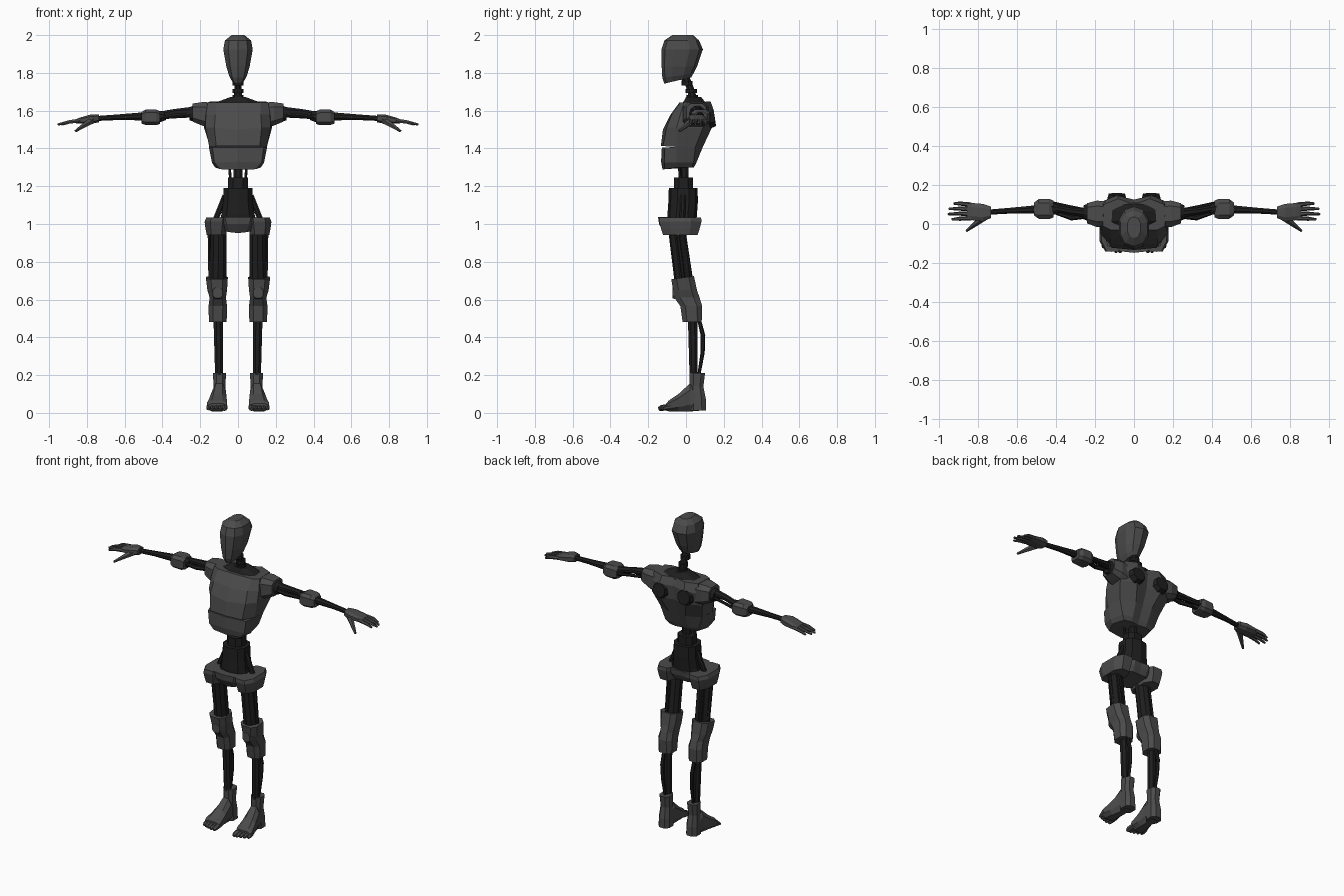
import bpy, bmesh, math
from mathutils import Vector


def material(name, v):
    m = bpy.data.materials.new(name)
    m.diffuse_color = (v, v, v, 1)
    return m


SHELL = material("shell grey", 0.07)
DARK = material("frame black", 0.013)
AXES = {'x': ((0, 1, 0), (0, 0, 1)), 'y': ((1, 0, 0), (0, 0, 1)), 'z': ((1, 0, 0), (0, 1, 0))}


def ring(c, ax, a, b, n=8, e=0.8, tilt=0.0):
    """Rounded polygon around c; tilt raises the +second-axis side of a z ring."""
    u, v = (Vector(k) for k in AXES[ax])
    pts = []
    for i in range(n):
        t = 2 * math.pi * (i + 0.5) / n
        co, si = math.cos(t), math.sin(t)
        p = math.copysign(abs(co) ** e, co) / math.cos(math.pi / n) ** e
        q = math.copysign(abs(si) ** e, si) / math.cos(math.pi / n) ** e
        w = Vector(c) + u * a * p + v * b * q
        w.z += tilt * q
        pts.append(w)
    return pts


def half(pts):
    """Symmetric ring from (x, y, z) points running front centre to back centre."""
    return [Vector(p) for p in pts] + [Vector((-x, y, z)) for x, y, z in pts[-2:0:-1]]


def loft(name, rings, mat, mirror=False):
    bm = bmesh.new()
    rows = [[bm.verts.new(p) for p in r] for r in rings]
    n = len(rows[0])
    for r, s in zip(rows, rows[1:]):
        for i in range(n):
            bm.faces.new((r[i], r[(i + 1) % n], s[(i + 1) % n], s[i]))
    bm.faces.new(rows[0])
    bm.faces.new(rows[-1])
    bmesh.ops.recalc_face_normals(bm, faces=bm.faces)
    me = bpy.data.meshes.new(name)
    bm.to_mesh(me)
    bm.free()
    me.materials.append(mat)
    ob = bpy.data.objects.new(name, me)
    bpy.context.collection.objects.link(ob)
    if mirror:
        ob.modifiers.new("mirror", 'MIRROR').use_mirror_merge = False
    return ob


def rod(name, path, radii, mat=DARK, n=8, mirror=True):
    """Tube along a path of points, one radius per point."""
    path = [Vector(p) for p in path]
    rings = []
    for i, p in enumerate(path):
        d = (path[min(i + 1, len(path) - 1)] - path[max(i - 1, 0)]).normalized()
        u = d.cross(Vector((0, 1, 0)) if abs(d.y) < 0.8 else Vector((0, 0, 1))).normalized()
        v = d.cross(u)
        r = radii[i] if isinstance(radii, (list, tuple)) else radii
        rings.append([p + r * (u * math.cos(t) + v * math.sin(t))
                      for t in (2 * math.pi * (k + 0.5) / n for k in range(n))])
    return loft(name, rings, mat, mirror)


# Head: half-width, front y, back y, mean z, tilt
loft("head", [ring((0, (f + b) / 2, z), 'z', w, (b - f) / 2, 10, 0.85, t) for w, f, b, z, t in [
    (.030, -.112, .025, 1.760, .016), (.046, -.122, .035, 1.785, .010), (.062, -.125, .055, 1.835, 0),
    (.078, -.125, .085, 1.925, 0), (.069, -.110, .065, 1.972, 0), (.034, -.070, .035, 2.0, 0)]], SHELL)

# Neck
rod("neck", [(0, -.02, 1.80), (0, .01, 1.75), (0, .03, 1.70), (0, .035, 1.64)], [.03, .02, .02, .03], mirror=False)
for i, (y, z) in enumerate([(.005, 1.745), (.028, 1.705), (.033, 1.672)]):
    rod("neck_vertebra", [(0, y, z - .011), (0, y, z + .011)], .03, n=10, mirror=False)
loft("neck_base", [ring((0, .045, 1.635), 'z', .14, .065), ring((0, .04, 1.672), 'z', .04, .04)], DARK)

# Rib cage
loft("upper_chest", [half(r) for r in [
    [(0, -.133, 1.412), (.115, -.122, 1.412), (.153, -.05, 1.41), (.148, .05, 1.41), (.06, .09, 1.41), (0, .078, 1.41)],
    [(0, -.122, 1.50), (.125, -.103, 1.51), (.172, -.05, 1.51), (.18, .09, 1.51), (.09, .137, 1.51), (0, .115, 1.51)],
    [(0, -.085, 1.575), (.12, -.075, 1.58), (.17, -.03, 1.58), (.175, .11, 1.59), (.09, .147, 1.60), (0, .125, 1.60)],
    [(0, -.035, 1.643), (.12, -.03, 1.643), (.16, -.01, 1.645), (.155, .10, 1.647), (.08, .13, 1.65), (0, .10, 1.645)],
]], SHELL)
loft("lower_chest", [half(r) for r in [
    [(0, -.124, 1.288), (.095, -.112, 1.29), (.122, -.05, 1.30), (.10, .03, 1.30), (.05, .042, 1.30), (0, .035, 1.30)],
    [(0, -.132, 1.33), (.125, -.115, 1.325), (.138, -.05, 1.325), (.12, .04, 1.325), (.055, .055, 1.325), (0, .045, 1.325)],
    [(0, -.128, 1.404), (.135, -.112, 1.404), (.155, -.05, 1.41), (.148, .05, 1.41), (.06, .09, 1.41), (0, .078, 1.41)],
]], SHELL)
loft("shoulder_shell", [ring((x, y, z), 'x', a, b, 8, 0.6) for x, y, z, a, b in [
    (.13, .05, 1.572, .065, .072), (.19, .052, 1.583, .068, .062), (.24, .055, 1.590, .052, .048)]], SHELL, True)
rod("back_port", [(.088, .12, 1.555), (.088, .153, 1.56)], [.055, .045], n=8)

# Shoulder joint, upper arm struts
rod("shoulder_joint", [(.22, .06, 1.585), (.258, .06, 1.583)], [.05, .036], n=10)
rod("upper_arm", [(.23, .055, 1.598), (.33, .066, 1.592), (.43, .085, 1.575)], [.026, .019, .019])
rod("arm_piston", [(.24, .04, 1.58), (.32, .032, 1.575), (.42, .065, 1.56)], [.012, .014, .01], n=6)
rod("arm_cable", [(.24, .07, 1.572), (.34, .09, 1.567), (.43, .11, 1.56)], .009, n=6)
rod("elbow_joint", [(.385, .07, 1.572), (.43, .08, 1.568)], [.024, .036])

# Elbow guard, forearm
loft("elbow_guard", [ring((x, .077, z), 'x', a, b, 8, 0.55) for x, z, a, b in [
    (.412, 1.562, .042, .032), (.435, 1.565, .052, .042), (.49, 1.565, .050, .040), (.512, 1.562, .034, .030)]], SHELL, True)
rod("forearm", [(.50, .075, 1.57), (.64, .068, 1.565), (.76, .06, 1.558)], [.023, .016, .014])

# Hand
loft("palm", [ring((x, y, z), 'x', a, b, 8, 0.7) for x, y, z, a, b in [
    (.735, .060, 1.560, .030, .021), (.775, .058, 1.556, .045, .025), (.835, .064, 1.548, .044, .016),
    (.858, .064, 1.544, .038, .011)]], SHELL, True)
for i, tip in enumerate((.935, .955, .95, .925)):
    y = .030 + i * .023
    rod("finger", [(.835, y, 1.548), (.895, y - .003 + i * .003, 1.54), (tip, y - .006 + i * .004, 1.527)],
        [.012, .0105, .006], SHELL, 6)
rod("thumb", [(.77, .035, 1.55), (.815, .0, 1.522), (.86, -.035, 1.492)], [.02, .014, .007], SHELL, 6)

# Spine and abdomen
rod("spine", [(0, -.01, 1.20), (0, -.01, 1.31)], .026, mirror=False)
rod("spine_rod", [(.04, -.03, 1.22), (.045, -.035, 1.32)], .008, n=6)
loft("waist_block", [ring((0, -.013, 1.18), 'z', .052, .05), ring((0, -.013, 1.245), 'z', .052, .05)], DARK)
loft("abdomen", [ring((0, y, z), 'z', w, d, 10) for y, z, w, d in [
    (-.02, .99, .105, .07), (-.02, 1.05, .088, .075), (-.015, 1.12, .078, .075), (-.015, 1.19, .076, .073)]], DARK)
rod("hip_strut", [(.068, -.015, 1.15), (.12, -.02, 1.02)], .016)

# Pelvis
loft("pelvis_front", [half(r) for r in [
    [(0, -.115, .952), (.045, -.11, .957), (.09, -.08, .965), (.09, .02, .965), (.045, .045, .965), (0, .045, .965)],
    [(0, -.143, 1.0), (.06, -.138, 1.0), (.10, -.10, 1.0), (.10, .04, 1.0), (.05, .065, 1.0), (0, .06, 1.0)],
    [(0, -.148, 1.038), (.07, -.14, 1.038), (.10, -.10, 1.03), (.10, .04, 1.03), (.05, .07, 1.035), (0, .065, 1.035)],
]], SHELL)
loft("hip_cup", [ring((x, -.03, z), 'z', a, b, 8, 0.75) for x, z, a, b in [
    (.114, .943, .052, .092), (.115, .975, .057, .102), (.114, 1.012, .063, .112), (.11, 1.034, .058, .110)]], SHELL, True)

# Thigh
rod("thigh", [(.103, -.048, .96), (.105, -.015, .70)], [.045, .046], n=10)
rod("thigh_piston", [(.152, -.045, .96), (.148, -.012, .70)], .01, n=6)
rod("thigh_cable", [(.12, -.008, .95), (.12, .03, .70)], .008, n=6)

# Knee guard: x, front y, back y, z, half-width, tilt
loft("knee_guard", [ring((x, (f + b) / 2, z), 'z', w, (b - f) / 2, 8, 0.7, t) for x, f, b, z, w, t in [
    (.107, -.018, .083, .482, .047, 0), (.107, -.030, .086, .565, .049, 0), (.107, -.062, .072, .610, .043, 0),
    (.110, -.068, .058, .650, .052, 0), (.112, -.078, .042, .716, .058, .008)]], SHELL, True)
loft("knee_cap", [ring((.107, y, .635), 'y', a, b, 8) for y, a, b in [
    (-.05, .032, .035), (-.072, .026, .028)]], SHELL, True)

# Shin
rod("shin", [(.105, .035, .50), (.10, .04, .20)], [.027, .023])
rod("calf_rod", [(.108, .07, .49), (.106, .09, .41), (.103, .088, .32), (.10, .068, .20)], [.01, .012, .011, .008], n=6)

# Foot: ankle column, then instep running forward
loft("ankle", [ring((.098, y, z), 'z', w, d, 8) for y, z, w, d in [
    (.062, .012, .038, .044), (.06, .07, .037, .046), (.056, .14, .031, .036), (.060, .212, .035, .041)]], SHELL, True)
loft("instep", [ring((x, y, (lo + hi) / 2), 'y', w, (hi - lo) / 2, 8, 0.75) for x, y, w, lo, hi in [
    (.098, .07, .034, .01, .11), (.10, .02, .036, .008, .155), (.106, -.04, .046, .008, .10),
    (.111, -.09, .054, .008, .066), (.112, -.105, .050, .012, .05)]], SHELL, True)
for i, tip in enumerate((-.145, -.146, -.14, -.132, -.122)):
    x = .070 + i * .0215
    r = .016 if i == 0 else .012
    rod("toe", [(x, -.08, .032), (x + .001, tip + .014, .026), (x + .001, tip, .02)], [r, r, r * .6], SHELL, 6)
